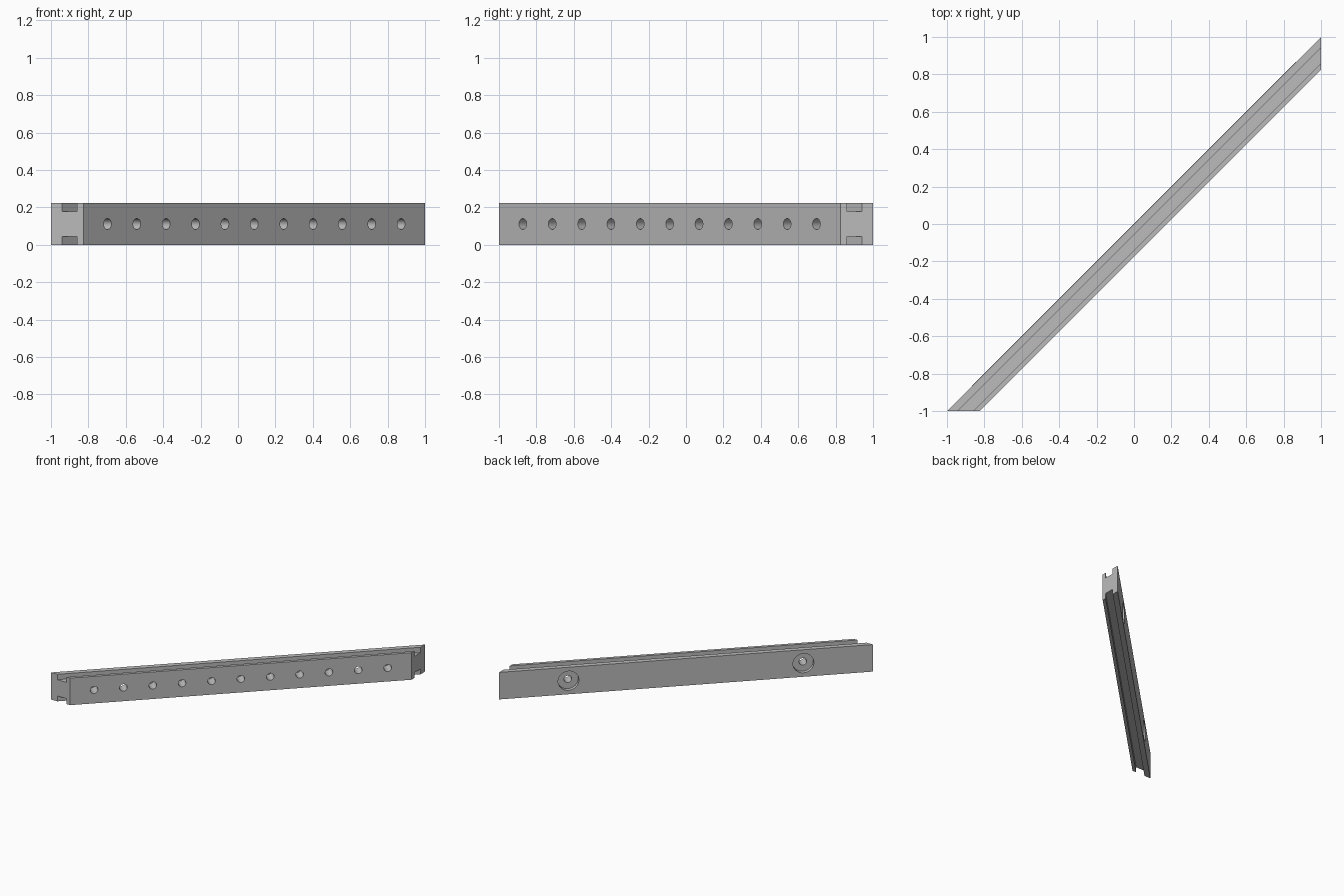
import bpy
import bmesh
import math
from mathutils import Matrix, Vector

cube = bpy.data.objects.get("Cube")
if cube:
    bpy.data.objects.remove(cube, do_unlink=True)

HEIGHT = 0.222
WIDTH = 0.175                      # measured along the mitred end
THICK = WIDTH / math.sqrt(2)
GROOVE_IN, GROOVE_OUT, GROOVE_DEPTH = 0.058, 0.14, 0.044
HOLE_R, HOLE_STEP, HOLE_DEPTH = 0.029, 0.157, 0.1
BORE_R, BORE_DEPTH = 0.079, 0.03

INWARD = Vector((1, -1, 0)).normalized()   # from back face to front face
ALIGN = INWARD.to_track_quat('Z', 'Y').to_matrix().to_4x4()

grey = bpy.data.materials.new("plain grey")
grey.use_nodes = True
colour = (0.5, 0.5, 0.5, 1)
grey.diffuse_color = colour
grey.node_tree.nodes["Principled BSDF"].inputs["Base Color"].default_value = colour


def make_object(name, bm):
    bmesh.ops.recalc_face_normals(bm, faces=bm.faces)
    mesh = bpy.data.meshes.new(name)
    bm.to_mesh(mesh)
    bm.free()
    mesh.materials.append(grey)
    obj = bpy.data.objects.new(name, mesh)
    bpy.context.collection.objects.link(obj)
    return obj


def add_cylinder(bm, along, start, end, radius):
    """Cylinder across the bar, start and end measured from the back face."""
    centre = Vector((along, along, HEIGHT / 2)) + INWARD * (start + end) / 2
    bmesh.ops.create_cone(bm, cap_ends=True, segments=32, radius1=radius,
                          radius2=radius, depth=end - start,
                          matrix=Matrix.Translation(centre) @ ALIGN)


def cut(target, bm):
    cutter = make_object("hole_cutter", bm)
    cutter.hide_render = True
    mod = target.modifiers.new("holes", 'BOOLEAN')
    mod.operation = 'DIFFERENCE'
    mod.solver = 'EXACT'
    mod.object = cutter
    bpy.context.view_layer.objects.active = target
    bpy.ops.object.modifier_apply(modifier=mod.name)
    bpy.data.objects.remove(cutter, do_unlink=True)


# Diagonal bar with a groove along the top and bottom, mitred at both ends
lower = [(0, 0), (GROOVE_IN, 0), (GROOVE_IN, GROOVE_DEPTH),
         (GROOVE_OUT, GROOVE_DEPTH), (GROOVE_OUT, 0), (WIDTH, 0)]
profile = lower + [(w, HEIGHT - z) for w, z in reversed(lower)]
bm = bmesh.new()
front_end = [bm.verts.new((w - 1, -1, z)) for w, z in profile]
left_end = [bm.verts.new((1, 1 - w, z)) for w, z in profile]
bm.faces.new(front_end)
bm.faces.new(left_end)
for i in range(len(profile)):
    j = (i + 1) % len(profile)
    bm.faces.new((front_end[i], front_end[j], left_end[j], left_end[i]))
bar = make_object("grooved_bar", bm)

# Two round recesses in the back face
bm = bmesh.new()
for side in (-1, 1):
    add_cylinder(bm, side * 4 * HOLE_STEP, -0.05, BORE_DEPTH, BORE_R)
cut(bar, bm)

# Row of holes in the front face; those at the recesses go right through
bm = bmesh.new()
for i in range(-5, 6):
    start = -0.05 if abs(i) == 4 else THICK - HOLE_DEPTH
    add_cylinder(bm, i * HOLE_STEP, start, THICK + 0.05, HOLE_R)
cut(bar, bm)

# Smooth hole walls, sharp edges
bpy.ops.object.select_all(action='DESELECT')
bar.select_set(True)
bpy.context.view_layer.objects.active = bar
bpy.ops.object.shade_smooth_by_angle(angle=math.radians(30))
